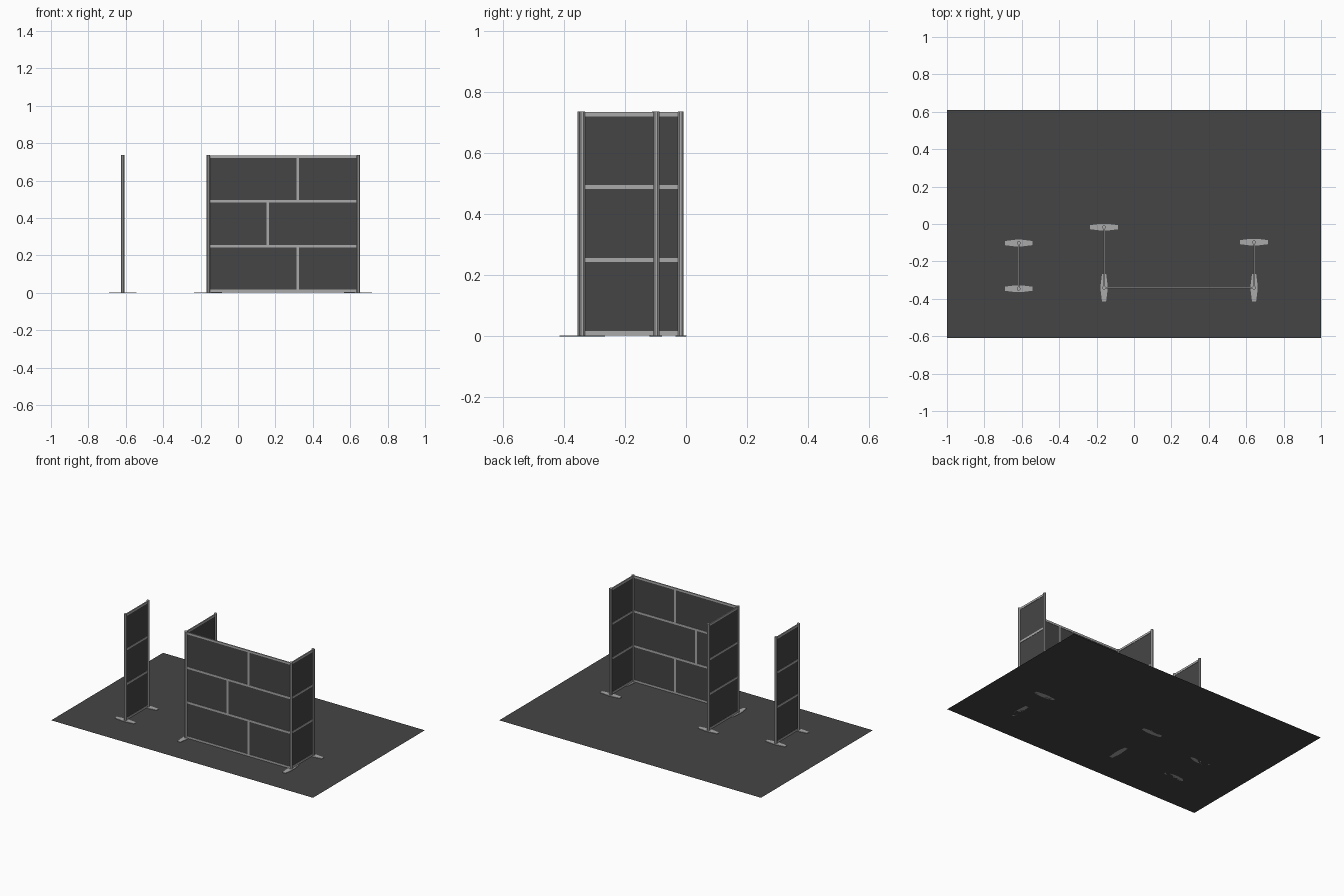
import bpy, bmesh, math
from mathutils import Matrix, Vector

if "Cube" in bpy.data.objects:
    bpy.data.objects.remove(bpy.data.objects["Cube"])

POST_R, POST_H = 0.0095, 0.737
RAIL_Z = (0.010, 0.250, 0.489, 0.727)
RAIL_H, RAIL_T, PANEL_T = 0.014, 0.008, 0.004


def material(name, value):
    m = bpy.data.materials.new(name)
    m.diffuse_color = (value, value, value, 1)
    m.use_nodes = True
    m.node_tree.nodes["Principled BSDF"].inputs["Base Color"].default_value = m.diffuse_color
    return m


DARK = material("dark_grey", 0.06)
LIGHT = material("light_grey", 0.4)


def finish(bm, name, mat):
    bmesh.ops.recalc_face_normals(bm, faces=bm.faces)
    me = bpy.data.meshes.new(name)
    bm.to_mesh(me)
    bm.free()
    me.materials.append(mat)
    ob = bpy.data.objects.new(name, me)
    bpy.context.collection.objects.link(ob)
    return ob


def prism(name, outline, z0, z1, mat, loc=(0, 0), angle=0):
    bm = bmesh.new()
    face = bm.faces.new([bm.verts.new((x, y, z0)) for x, y in outline])
    ext = bmesh.ops.extrude_face_region(bm, geom=[face], use_keep_orig=True)
    top = [g for g in ext["geom"] if isinstance(g, bmesh.types.BMVert)]
    bmesh.ops.translate(bm, vec=(0, 0, z1 - z0), verts=top)
    bm.transform(Matrix.Translation((*loc, 0)) @ Matrix.Rotation(angle, 4, 'Z'))
    return finish(bm, name, mat)


def add_box(bm, size, centre, frame):
    mat = frame @ Matrix.Translation(centre) @ Matrix.Diagonal((*size, 1))
    bmesh.ops.create_cube(bm, size=1, matrix=mat)


def wall(name, a, b, joints=()):
    """Panelled wall from a to b; joints gives one upright position per row."""
    d = Vector(b) - Vector(a)
    n = d.length
    frame = Matrix.Translation((*a, 0)) @ Matrix.Rotation(math.atan2(d.y, d.x), 4, 'Z')
    # thin infill sheet
    bm = bmesh.new()
    z0, z1 = RAIL_Z[0], RAIL_Z[-1]
    add_box(bm, (n - POST_R, PANEL_T, z1 - z0), (n / 2, 0, (z0 + z1) / 2), frame)
    finish(bm, name + "_panels", DARK)
    # horizontal rails and staggered uprights
    bm = bmesh.new()
    for z in RAIL_Z:
        add_box(bm, (n - POST_R, RAIL_T, RAIL_H), (n / 2, 0, z), frame)
    for i, x in enumerate(joints):
        lo, hi = RAIL_Z[i] + RAIL_H / 2, RAIL_Z[i + 1] - RAIL_H / 2
        add_box(bm, (RAIL_H, RAIL_T, hi - lo), (x, 0, (lo + hi) / 2), frame)
    finish(bm, name + "_rails", LIGHT)


def post(name, loc, angle):
    # octagonal post on a flat tapered foot
    octagon = [(POST_R * math.cos(math.radians(22.5 + 45 * k)) / math.cos(math.pi / 8),
                POST_R * math.sin(math.radians(22.5 + 45 * k)) / math.cos(math.pi / 8))
               for k in range(8)]
    prism(name + "_post", octagon, 0, POST_H, LIGHT, loc)
    half = [(0.074, -0.011), (0.074, 0.011), (0.018, 0.018)]
    foot = half + [(-0.018, 0.018), (-0.074, 0.011), (-0.074, -0.011),
                   (-0.018, -0.018), (0.018, -0.018)]
    prism(name + "_foot", foot, 0, 0.003, LIGHT, loc, angle)


# floor sheet
bm = bmesh.new()
bmesh.ops.create_grid(bm, x_segments=1, y_segments=1, size=1,
                      matrix=Matrix.Diagonal((1, 0.61, 1, 1)))
finish(bm, "floor", DARK)

# posts with feet
TURN = math.pi / 2
P = {"free_front": ((-0.617, -0.346), 0), "free_back": ((-0.617, -0.102), 0),
     "left_front": ((-0.16, -0.34), TURN), "left_back": ((-0.16, -0.017), 0),
     "right_front": ((0.642, -0.34), TURN), "right_back": ((0.642, -0.097), 0)}
for name, (loc, angle) in P.items():
    post(name, loc, angle)

# walls
wall("free_wall", P["free_front"][0], P["free_back"][0])
wall("left_wall", P["left_front"][0], P["left_back"][0])
wall("right_wall", P["right_front"][0], P["right_back"][0])
wall("front_wall", P["left_front"][0], P["right_front"][0], (0.48, 0.32, 0.48))
